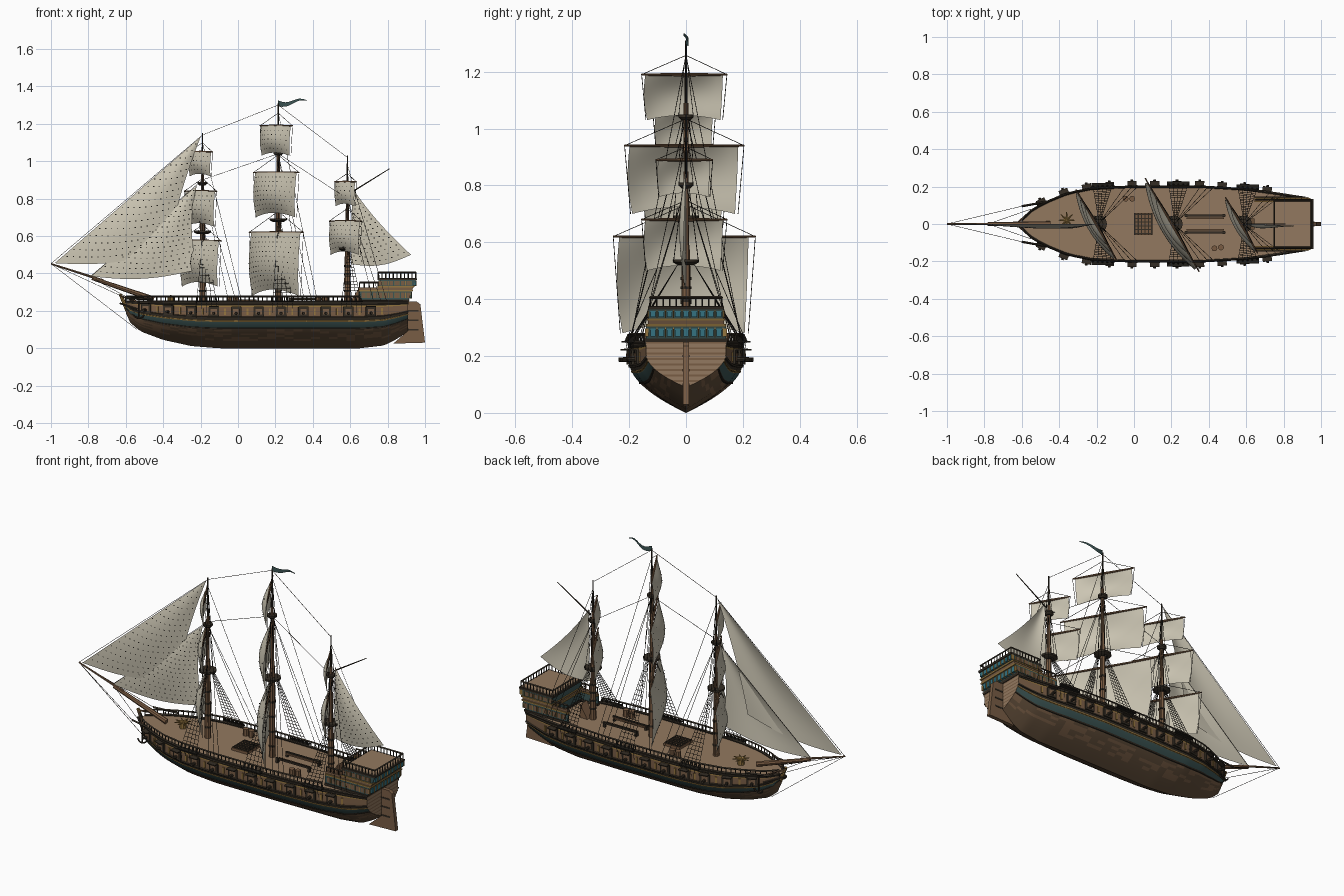
import bpy, bmesh, math, random
from mathutils import Vector as V, Matrix as M

random.seed(4)
cube = bpy.data.objects.get("Cube")
if cube:
    bpy.data.objects.remove(cube)

def material(name, *rgb):
    m = bpy.data.materials.new(name)
    m.use_nodes = True
    m.diffuse_color = (*rgb, 1)
    m.node_tree.nodes["Principled BSDF"].inputs["Base Color"].default_value = (*rgb, 1)
    return m

SAIL = material("sail_cream", .6, .56, .45)
ROPE = material("rope_black", .015, .013, .01)
DARK = material("dark_wood", .035, .027, .018)
HULL = material("hull_brown", .19, .11, .06)
LOW = material("bottom_brown", .12, .075, .042)
TEAL = material("teal_paint", .045, .09, .088)
GOLD = material("gold_trim", .3, .18, .05)
DECK = material("deck_tan", .29, .19, .115)
BLUE = material("window_blue", .035, .17, .22)
SPAR = material("spar_brown", .19, .105, .055)

class Part:
    """Collects simple solids into one named object."""
    def __init__(self, name, *mats):
        self.name, self.mats, self.bm = name, mats, bmesh.new()

    def paint(self, verts, m):
        for f in {f for v in verts for f in v.link_faces}:
            f.material_index = m

    def box(self, c, size, m=0, yaw=0):
        mat = M.Translation(c) @ M.Rotation(yaw, 4, 'Z') @ M.Diagonal((*size, 1))
        self.paint(bmesh.ops.create_cube(self.bm, size=1, matrix=mat)["verts"], m)

    def rod(self, a, b, r, r2=None, n=8, m=0):
        a, b = V(a), V(b)
        mat = M.Translation((a + b) / 2) @ (b - a).to_track_quat('Z', 'Y').to_matrix().to_4x4()
        res = bmesh.ops.create_cone(self.bm, cap_ends=True, segments=n, radius1=r, depth=(b - a).length,
                                    radius2=r if r2 is None else r2, matrix=mat)
        self.paint(res["verts"], m)

    def line(self, *pts):
        for a, b in zip(pts, pts[1:]):
            self.rod(a, b, .0014, n=3)

    def prism(self, pts, half, m=0):
        rings = [[self.bm.verts.new((x, y, z)) for x, z in pts] for y in (-half, half)]
        self.bm.faces.new(rings[0])
        self.bm.faces.new(rings[1][::-1])
        for i in range(len(pts)):
            a, b = rings[0][i - 1], rings[0][i]
            self.bm.faces.new((a, rings[1][i - 1], rings[1][i], b))
        self.paint(rings[0] + rings[1], m)

    def rail(self, pts, h):
        up = V((0, 0, h))
        for p, q in zip(pts, pts[1:] + pts[-1:]):
            self.rod(p, p + up, .0032, n=4)
            if p != q:
                self.rod(p + up, q + up, .005, n=4)

    def quad(self, pts, m=0):
        f = self.bm.faces.new([self.bm.verts.new(p) for p in pts])
        f.material_index = m

    def done(self, smooth=False):
        bmesh.ops.remove_doubles(self.bm, verts=self.bm.verts, dist=.00005)
        bmesh.ops.recalc_face_normals(self.bm, faces=self.bm.faces)
        me = bpy.data.meshes.new(self.name)
        self.bm.to_mesh(me)
        ob = bpy.data.objects.new(self.name, me)
        bpy.context.collection.objects.link(ob)
        for m in self.mats:
            me.materials.append(m)
        if smooth:
            bpy.ops.object.select_all(action='DESELECT')
            ob.select_set(True)
            bpy.context.view_layer.objects.active = ob
            bpy.ops.object.shade_smooth_by_angle(angle=math.radians(40))

def lookup(table, x):
    for (x0, a), (x1, b) in zip(table, table[1:]):
        if x <= x1:
            return a + (b - a) * max(0, (x - x0) / (x1 - x0))
    return table[-1][1]

# Hull lines: half width and keel height along the length
BEAM = [(-.6, .02), (-.57, .055), (-.53, .085), (-.45, .125), (-.35, .165), (-.22, .19),
        (0, .2), (.35, .2), (.6, .185), (.75, .165), (.91, .14)]
KEEL = [(-.6, .19), (-.575, .135), (-.52, .09), (-.4, .045), (-.25, .012), (-.1, 0),
        (.65, 0), (.78, .015), (.85, .05), (.91, .09)]
TOP, ROWS, STATIONS = .25, 25, 64
BOW, STERN = -.6, .91
xs = [BOW + (STERN - BOW) * i / STATIONS for i in range(STATIONS + 1)]

def skin(x, v, side=1, out=0):
    k = lookup(KEEL, x)
    w = lookup(BEAM, x) * (1 - (1 - min(1, v / .72)) ** 1.9)
    return V((x, side * (w + out), k + (TOP - k) * v))

# Hull shell in painted bands, with scattered lighter planks below
hull = Part("hull", LOW, HULL, DARK, TEAL, GOLD, DECK)
def band(j):
    for limit, m in ((10, 0), (11, 2), (14, 3), (15, 4), (17, 2), (22, 1), (23, 4)):
        if j < limit:
            return m
    return 2
for side in (-1, 1):
    for j in range(ROWS):
        for i in range(STATIONS):
            if i % 2 == 0:
                patch = 3 < j < 10 and random.random() < .4
            a, b = xs[i], xs[i + 1]
            v0, v1 = j / ROWS, (j + 1) / ROWS
            hull.quad([skin(a, v0, side), skin(b, v0, side), skin(b, v1, side), skin(a, v1, side)],
                      1 if patch else band(j))
for j in range(ROWS):
    for x, m in ((BOW, 2), (STERN, (5, 1)[j % 3 == 0])):
        lo, hi = j / ROWS, (j + 1) / ROWS
        hull.quad([skin(x, lo), skin(x, hi), skin(x, hi, -1), skin(x, lo, -1)], m)
hull.done(True)

deck = Part("deck", DECK)
for a, b in zip(xs, xs[1:]):
    deck.quad([skin(x, .97, s) for x, s in ((a, 1), (b, 1), (b, -1), (a, -1))])
deck.done()

# Raised mouldings, railing, gun ports and guns along both sides
trim = Part("hull_mouldings", DARK, GOLD)
rail = Part("main_rail", DARK)
guns = Part("gun_ports", DARK, GOLD, HULL)
for s in (-1, 1):
    for v, r, m in ((.42, .004, 0), (.58, .003, 1), (.66, .006, 0), (.93, .005, 0), (.99, .007, 0)):
        for a, b in zip(xs[::2], xs[2::2]):
            trim.rod(skin(a, v, s), skin(b, v, s), r, n=5, m=m)
    rail.rail([skin(x, 1, s) for x in xs if x < .66], .026)
    for i in range(11):
        x = -.49 + .12 * i
        slope = s * (lookup(BEAM, x + .02) - lookup(BEAM, x - .02)) / .04
        yaw = math.atan(slope)
        n = V((-math.sin(yaw), math.cos(yaw), 0)) * s
        p = skin(x, .78, s)
        guns.box(p, (.056, .016, .05), 0, yaw)
        guns.box(p + n * .007, (.034, .006, .028), 2, yaw)
        guns.box(p + n * .015 + V((0, 0, .027)), (.05, .03, .005), 0, yaw)
        muzzle = p - V((0, 0, .008))
        guns.rod(muzzle, muzzle + n * .038, .0085, .007)
        guns.box(skin(x + .06, .78, s), (.01, .01, .034), 1, yaw)
for part in (trim, rail, guns):
    part.done()

# Stern castle: raked slabs aft, open side walls forward, windows and rails
castle = Part("stern_castle", DARK, TEAL, GOLD, HULL, DECK, BLUE)
FRONT = .75
def rake(z):
    return STERN + (z - TOP) * .35
def breadth(z):
    return .142 - (z - TOP) * .12
for z0, z1, m, out in ((.25, .262, 0, .004), (.262, .304, 1, 0), (.304, .312, 2, .005), (.312, .325, 3, 0),
                       (.325, .332, 2, .005), (.332, .364, 1, 0), (.364, .374, 0, .005), (.374, .376, 4, -.004)):
    x0 = FRONT - out
    castle.prism([(x0, z0), (rake(z0) + out, z0), (rake(z1) + out, z1), (x0, z1)], breadth(z0) + out, m)
    if z1 < .33:
        for s in (-1, 1):
            castle.box((.7, s * (breadth(z0) - .006), (z0 + z1) / 2), (.11, .012 + 2 * out, z1 - z0), m)
for z, h in ((.283, .028), (.348, .022)):
    for i in range(9):
        y = (i - 4) * .029
        castle.box((rake(z) + .001, y, z), (.014, .019, h), 5)
        castle.box((rake(z) + .001, y + .0145, z), (.017, .004, h + .006), 2)
    for s in (-1, 1):
        for i in range(9):
            x = .67 + i * .03
            if z < .33 or x > FRONT:
                castle.box((x, s * breadth(z), z), (.019, .008, h), 3)
                castle.box((x + .015, s * breadth(z), z), (.004, .011, h), 2)
castle.done()
poop = Part("poop_rail", DARK)
def run(a, b, n):
    return [V(a).lerp(V(b), i / n) for i in range(n + 1)]
for s in (-1, 1):
    poop.rail(run((FRONT, s * .126, .374), (.95, s * .126, .374), 10), .032)
    poop.rail(run((.65, s * .132, .325), (FRONT, s * .132, .325), 4), .026)
for x in (FRONT, .95):
    poop.rail(run((x, -.126, .374), (x, .126, .374), 11), .032)
poop.done()

# Rudder with iron straps
rudder = Part("rudder", HULL, DARK)
rudder.prism([(.83, .025), (1, .03), (.975, .235), (.955, .25), (.905, .25), (.905, .09)], .011)
for z in (.1, .15, .2):
    rudder.box((.935, 0, z), (.06, .026, .008), 1)
rudder.done()

# Bow: bowsprit, head rails, catheads and anchors
bow = Part("bowsprit", SPAR, DARK, GOLD)
bow.rod((-.45, 0, .262), (-.78, 0, .375), .015, .01)
bow.rod((-.72, 0, .362), (-1, 0, .452), .007, .004)
bow.rod((-.59, 0, .2), (-.63, 0, .29), .012, .008, m=2)
for s in (-1, 1):
    for z in (.21, .25):
        bow.rod((-.54, s * .08, z), (-.63, 0, z + .03), .005, m=z < .22)
    bow.rod((-.46, s * .12, .262), (-.6, s * .095, .268), .006, n=4, m=1)
    bow.rod((-.53, s * .105, .255), (-.53, s * .105, .165), .004, m=1)
    for a in range(-3, 3):
        p, q = (V((-.53 + .03 * math.sin(t * .4), s * .105, .19 - .03 * math.cos(t * .4))) for t in (a, a + 1))
        bow.rod(p, q, .004, m=1)
bow.done(True)

# Deck fittings
fit = Part("deck_fittings", DARK, SPAR, GOLD)
fit.box((.05, 0, .25), (.1, .115, .014), 1)
for i in range(6):
    fit.box((.005 + i * .018, 0, .258), (.006, .11, .006))
    fit.box((.05, -.05 + i * .02, .258), (.096, .006, .006))
for y in (-.045, .045):
    fit.box((.38, y, .265), (.22, .01, .01))
    fit.box((.38, y * .7, .262), (.2, .008, .008), 1)
    for x in (.28, .48):
        fit.box((x, y, .252), (.012, .016, .024))
for x, y in ((-.045, .135), (-.01, .135), (.43, -.13), (.465, -.125)):
    fit.rod((x, y, .24), (x, y, .28), .016, m=1)
fit.rod((-.36, .02, .24), (-.36, .02, .28), .018, m=2)
for i in range(8):
    a = i * math.pi / 4
    fit.rod((-.36, .02, .277), (-.36 + .045 * math.cos(a), .02 + .045 * math.sin(a), .277), .007, .002, m=2)
fit.prism([(.6, .245), (.645, .245), (.645, .32)], .03, 1)
fit.done()

# Sails: a cloth sheet plus short reef ties on the lee side
YARD, LEE = V((.5, -.866, 0)), V((-.866, -.5, 0))
def cloth(name, surf, mat=SAIL, n=14):
    part = Part(name, mat)
    for i in range(n):
        for j in range(n):
            part.quad([surf((i + a) / n, (j + b) / n) for a, b in ((0, 0), (1, 0), (1, 1), (0, 1))])
    part.done(True)

def ties(part, surf, rows, count, axis, off):
    for j in range(1, rows):
        t = j / rows
        n = count(t)
        for i in range(n):
            p = surf((i + .5 + .25 * (j % 2)) / (n + .25), t) + off * .004
            a, b = axis * .0035, V((0, 0, .0024))
            part.quad([p - a - b, p + a - b, p + a + b, p - a + b])

reef = Part("reef_ties", ROPE)
ropes = Part("rigging", ROPE)
masts = {"fore": (-.19, .62, .88, 1.15, ((.575, .33, .19), (.84, .65, .15), (1.05, .92, .11))),
         "main": (.215, .685, 1.04, 1.31, ((.62, .28, .25), (.94, .7, .21), (1.19, 1.03, .15))),
         "mizzen": (.585, .53, .8, 1.03, ((.68, .5, .15), (.89, .76, .1)))}
for name, (mx, t1, t2, truck, yards) in masts.items():
    mast = Part(name + "_mast", SPAR, DARK)
    at = lambda z, y=0, dx=0: V((mx + dx, y, z))
    mast.rod(at(.2), at(t1 + .06), .018, .013)
    mast.rod(at(t1 - .02), at(t2 + .05), .011, .008)
    mast.rod(at(t2), at(truck), .006, .003, m=1)
    for z, r in ((t1, .046), (t2, .026)):
        mast.rod(at(z - .01), at(z), r * .6, r, 12, 1)
        mast.rod(at(z), at(z + .01), r, r, 12, 1)
    for i in range(4):
        z = .3 + i * (t1 - .35) / 4
        mast.rod(at(z), at(z + .01), .0185, m=1)
    for k, (zt, zb, hy) in enumerate(yards):
        half = hy / .866
        mid = at(zt) + LEE * .012
        for s in (-1, 1):
            tip = mid + YARD * half * s
            mast.rod(mid, tip, .0065, .0035)
            ropes.line(tip, at(zt + hy * .45))
            ropes.line(tip, mid + YARD * half * s * .9 + V((0, 0, zb - zt)))
        def square(u, t):
            w = (2 * u - 1) * half * (.91 - .05 * t + .03 * math.sin(math.pi * t))
            belly = hy * .26 * math.sin(math.pi * (.05 + .85 * t)) * (1 - .75 * (2 * u - 1) ** 2)
            arch = .1 * (zt - zb) * t * (1 - (2 * u - 1) ** 2)
            return mid + YARD * w + LEE * belly + V((0, 0, (zb - zt) * t + arch))
        cloth(f"{name}_square_sail_{k + 1}", square)
        ties(reef, square, int((zt - zb) / .03) + 1, lambda t: int(half / .021), YARD, LEE)
    mast.done(True)
    # Shrouds, ratlines and backstays
    for s in (-1, 1):
        feet = [skin(mx - .03 + .026 * i, 1, s, .012) for i in range(5)]
        heads = [at(t1 - .01, s * .03, .004 * i) for i in range(5)]
        for f, h in zip(feet, heads):
            ropes.line(f, h)
            ropes.rod(f, f.lerp(h, .06), .005, n=5)
            ropes.line(f, f - V((0, s * .012, .06)))
        for i in range(2, 17):
            ropes.line(*[f.lerp(h, i / 18) for f, h in zip(feet, heads)])
        ropes.box(feet[2], (.12, .03, .006))
        for dx in (-.02, 0, .02):
            ropes.line(at(t1, s * .044, dx), at(t2, s * .01))
        ropes.line(at(t2, s * .026), at(truck - .04))
        for dx, z in ((.14, t2), (.18, t2), (.21, truck - .05)):
            ropes.line(at(z), skin(mx + dx, 1, s))

# Fore-and-aft sails
def triangle(name, head, tack, clew, belly, hollow):
    head, tack, clew = V(head), V(tack), V(clew)
    def surf(u, t):
        foot = tack.lerp(clew, u) + V((0, 0, -.03 * math.sin(math.pi * u)))
        pull = V((-hollow * 4 * t * (1 - t) * u, 0, 0))
        return head.lerp(foot, t) + pull + V((0, -belly * math.sin(math.pi * u) * math.sin(math.pi * t), 0))
    cloth(name, surf)
    ties(reef, surf, 18, lambda t: int(t * (tack - clew).length / .035) + 1, V((1, 0, 0)), V((0, -1, 0)))
triangle("outer_jib", (-.2, 0, 1.13), (-.98, 0, .455), (-.38, -.012, .52), .022, .015)
triangle("inner_jib", (-.22, 0, .87), (-.79, 0, .385), (-.215, -.012, .42), .022, .03)
triangle("spanker", (.61, 0, .86), (.605, 0, .45), (.925, -.012, .5), .02, .02)
reef.done()

gaff = Part("gaff", DARK)
gaff.rod((.6, 0, .83), (.81, 0, .96), .004, .002)
gaff.done()

# Stays between the masts and the bow
for a, b in (((-1, .452), (-.19, 1.14)), ((-.79, .38), (-.19, .9)), ((-.19, 1.14), (.215, 1.3)),
             ((-.19, .9), (.215, 1.04)), ((.215, 1.3), (.585, 1.02)), ((.215, 1.04), (.585, .8)),
             ((-1, .452), (-.54, .1))):
    ropes.line((a[0], 0, a[1]), (b[0], 0, b[1]))
for s in (-1, 1):
    ropes.line((-1, 0, .452), (-.6, s * .095, .268))
    ropes.line((-.78, 0, .375), (-.55, s * .08, .25))
ropes.done()

def pennant(u, t):
    return V((.215 + .15 * u, .01 * math.sin(5 * u),
              1.325 - .01 * math.sin(6 * u) - .03 * t * (1 - .85 * u)))
cloth("pennant", pennant, TEAL, 8)
